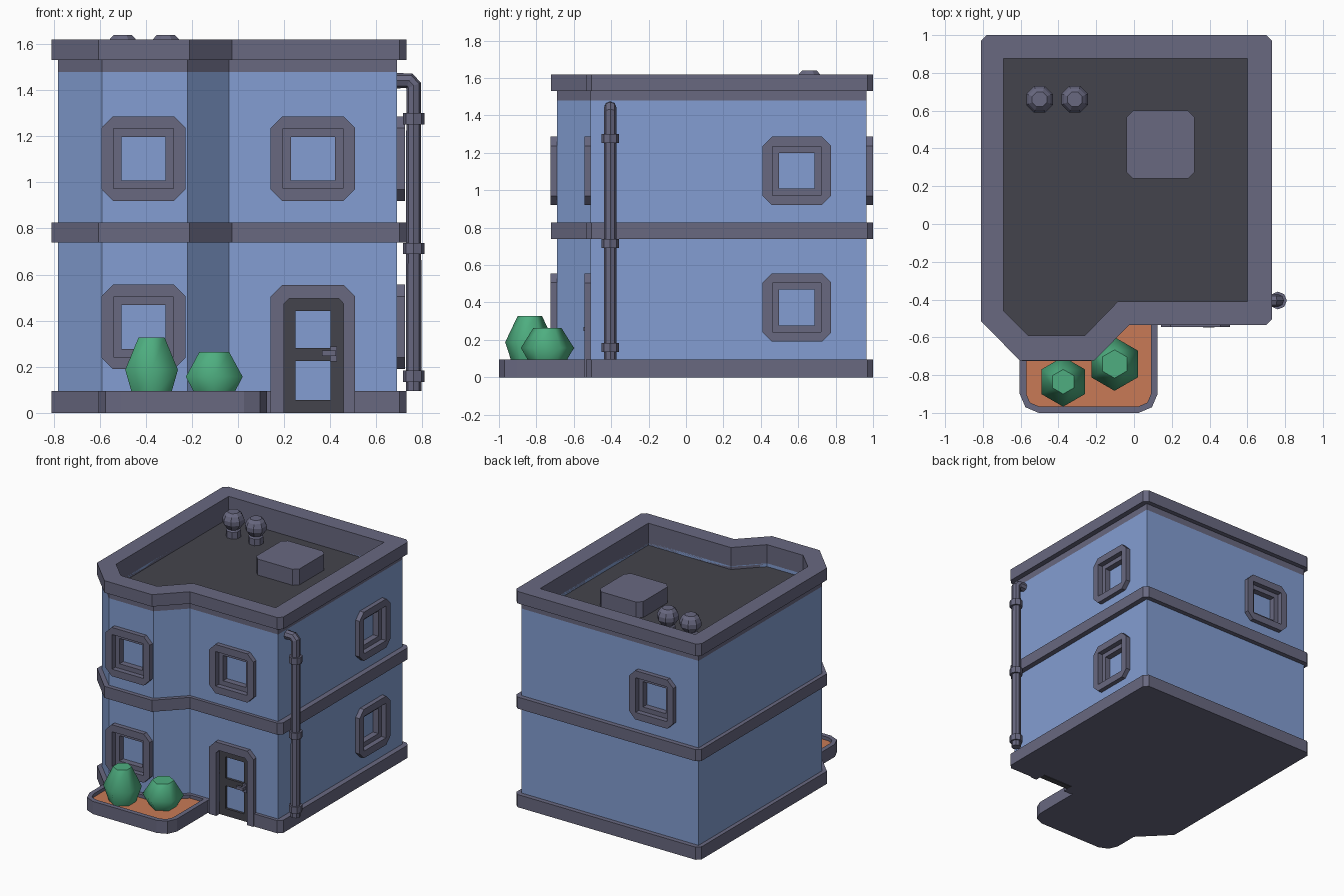
import bpy, bmesh, math
from mathutils import Matrix, Vector

if "Cube" in bpy.data.objects:
    bpy.data.objects.remove(bpy.data.objects["Cube"])


def material(name, rgb):
    m = bpy.data.materials.new(name)
    lin = [((c / 255 + 0.055) / 1.055) ** 2.4 for c in rgb]
    m.diffuse_color = (*lin, 1)
    m.use_nodes = True
    m.node_tree.nodes["Principled BSDF"].inputs["Base Color"].default_value = m.diffuse_color
    return m


BLUE = material("blue wall", (131, 158, 210))
GREY = material("grey trim", (104, 104, 128))
DARK = material("dark grey", (68, 68, 76))
SOIL = material("terracotta soil", (200, 122, 86))
GREEN = material("leaf green", (78, 174, 128))


def finish(name, bm, mat, matrix=None):
    bmesh.ops.remove_doubles(bm, verts=bm.verts, dist=1e-5)
    bmesh.ops.recalc_face_normals(bm, faces=bm.faces)
    me = bpy.data.meshes.new(name)
    bm.to_mesh(me)
    bm.free()
    me.materials.append(mat)
    ob = bpy.data.objects.new(name, me)
    if matrix:
        ob.matrix_world = matrix
    bpy.context.collection.objects.link(ob)
    return ob


def prism(name, pts, z0, z1, mat, matrix=None):
    bm = bmesh.new()
    lo = [bm.verts.new((x, y, z0)) for x, y in pts]
    hi = [bm.verts.new((x, y, z1)) for x, y in pts]
    bm.faces.new(lo)
    bm.faces.new(hi)
    for i in range(len(pts)):
        j = (i + 1) % len(pts)
        bm.faces.new((lo[i], lo[j], hi[j], hi[i]))
    return finish(name, bm, mat, matrix)


def ring(name, outer, inner, z0, z1, mat, matrix=None):
    # closed tube between two outlines with equal point counts
    bm = bmesh.new()
    loops = [[bm.verts.new((x, y, z)) for x, y in o]
             for o, z in ((outer, z0), (outer, z1), (inner, z1), (inner, z0))]
    for k in range(4):
        a, b = loops[k], loops[(k + 1) % 4]
        for i in range(len(a)):
            j = (i + 1) % len(a)
            bm.faces.new((a[i], a[j], b[j], b[i]))
    return finish(name, bm, mat, matrix)


def boxes(name, spans, mat):
    # several boxes in one mesh: (x0, x1, y0, y1, z0, z1)
    bm = bmesh.new()
    for x0, x1, y0, y1, z0, z1 in spans:
        m = Matrix.Translation(((x0 + x1) / 2, (y0 + y1) / 2, (z0 + z1) / 2))
        m = m @ Matrix.Diagonal((x1 - x0, y1 - y0, z1 - z0, 1))
        bmesh.ops.create_cube(bm, size=1, matrix=m)
    return finish(name, bm, mat)


def lathe(name, x, y, profile, sides, mat, phase=0.0):
    bm = bmesh.new()
    rows = []
    for r, z in profile:
        rows.append([bm.verts.new((x + r * math.cos(phase + math.tau * i / sides),
                                   y + r * math.sin(phase + math.tau * i / sides), z))
                     for i in range(sides)])
    for a, b in zip(rows, rows[1:]):
        for i in range(sides):
            j = (i + 1) % sides
            bm.faces.new((a[i], a[j], b[j], b[i]))
    bm.faces.new(rows[0])
    bm.faces.new(rows[-1])
    return finish(name, bm, mat)


def octagon(x0, x1, y0, y1, c):
    return [(x0 + c, y0), (x1 - c, y0), (x1, y0 + c), (x1, y1 - c),
            (x1 - c, y1), (x0 + c, y1), (x0, y1 - c), (x0, y0 + c)]


# outlines seen from above
TRIM = [(-.81, -.515), (-.605, -.722), (-.21, -.722), (-.025, -.535), (.70, -.535),
        (.73, -.505), (.73, .97), (.70, 1), (-.78, 1), (-.81, .97)]
WALL = [(-.78, -.50), (-.59, -.69), (-.22, -.69), (-.04, -.51), (.69, -.51),
        (.69, .965), (-.78, .965)]
INNER = [(-.69, -.46), (-.56, -.59), (-.26, -.59), (-.085, -.41), (.60, -.41),
         (.60, -.41), (.60, .875), (.60, .875), (-.69, .875), (-.69, .875)]

# walls, base, bands and roof
walls = prism("walls", WALL, .05, 1.48, BLUE)
base = prism("base", TRIM, 0, .095, GREY)
prism("middle_band", TRIM, .74, .827, GREY)
prism("top_fascia", WALL, 1.48, 1.535, GREY).scale = (1, 1, 1)
ring("parapet", TRIM, INNER, 1.53, 1.62, GREY)
bpy.data.objects.remove(bpy.data.objects["top_fascia"])
ring("top_fascia", WALL, INNER[:5] + [INNER[6], INNER[8]], 1.45, 1.535, GREY)
fascia = bpy.data.objects["top_fascia"]
for v in fascia.data.vertices:  # outer skin starts at the wall top
    if v.co.z < 1.5 and any((v.co.xy - Vector(p)).length < 1e-4 for p in WALL):
        v.co.z = 1.48
# lower the wall core so the sunken roof is visible
for v in walls.data.vertices:
    if v.co.z > 1:
        v.co.z = 1.44
ring("wall_top", WALL, INNER[:5] + [INNER[6], INNER[8]], 1.44, 1.48, BLUE)
prism("roof", INNER[:5] + [INNER[6], INNER[8]], 1.44, 1.455, DARK)

# windows: place on front, right and back walls
LOW, HIGH = .373, 1.103
wins = [("bay", -.41, -.69, LOW, 0), ("bay", -.41, -.69, HIGH, 0),
        ("front", .325, -.51, HIGH, 0),
        ("right", .69, .593, LOW, 90), ("right", .69, .593, HIGH, 90),
        ("back", -.41, .965, HIGH, 180)]
cuts = [(.2, .457, -.7, -.455, -.1, .5)]
S, T, D = .13, .095, .05
for side, x, y, z, ang in wins:
    m = (Matrix.Translation((x, y, z)) @ Matrix.Rotation(math.radians(ang), 4, 'Z')
         @ Matrix.Rotation(math.radians(90), 4, 'X'))
    tag = side + ("_low" if z == LOW else "_high")
    ring("window_frame_" + tag, octagon(-.183, .183, -.183, .183, .05),
         octagon(-S, S, -S, S, 0), -D, .034, GREY, m)
    ring("window_sash_" + tag, octagon(-S - .003, S + .003, -S - .003, S + .003, 0),
         octagon(-T, T, -T, T, 0), -D, -.005, GREY, m)
    h = S + .004
    dx, dy = (D, h) if ang == 90 else (h, D)
    cuts.append((x - dx, x + dx, y - dy, y + dy, z - h, z + h))

# openings cut into the walls and base
cutter = boxes("opening_cutter", cuts, BLUE)
cutter.hide_render = True
cutter.hide_viewport = True
for ob in (walls, base):
    mod = ob.modifiers.new("openings", 'BOOLEAN')
    mod.operation = 'DIFFERENCE'
    mod.solver = 'EXACT'
    mod.object = cutter

# door surround, leaf, panes and handle
m = Matrix.Rotation(math.radians(90), 4, 'X')
prism("door_surround", [(.142, 0), (.142, .505), (.192, .555), (.458, .555), (.508, .505),
      (.508, 0), (.457, 0), (.457, .475), (.437, .497), (.222, .497), (.2, .475), (.2, 0)],
      .46, .544, GREY, m)
boxes("door_leaf", [(.2, .25, -.505, -.46, 0, .497), (.402, .457, -.505, -.46, 0, .497),
                    (.25, .402, -.505, -.46, 0, .055), (.25, .402, -.505, -.46, .225, .282),
                    (.25, .402, -.505, -.46, .442, .497)], DARK)
boxes("door_panes", [(.25, .402, -.487, -.48, .055, .225),
                     (.25, .402, -.487, -.48, .282, .442)], BLUE)
boxes("door_handle", [(.40, .43, -.515, -.50, .222, .287), (.405, .425, -.545, -.51, .247, .27),
                      (.365, .425, -.547, -.53, .247, .27)], GREY)

# planter with soil and bushes
def planter(i):
    x0, x1, y0, y1, c = -.605 + i, .125 - i, -1 + i, -.50, .1 - i
    return [(x0, y1), (x0, y0 + c), (x0 + .3 * c, y0 + .3 * c), (x0 + c, y0),
            (x1 - c, y0), (x1 - .3 * c, y0 + .3 * c), (x1, y0 + c), (x1, y1)]


ring("planter_rim", planter(0), planter(.035), 0, .0949, GREY)
prism("planter_floor", planter(.034), 0, .06, GREY)
prism("planter_soil", planter(.034), .06, .07, SOIL)
for name, x, y, prof in (
        ("bush_tall", -.375, -.835, [(.09, .06), (.132, .187), (.065, .328)]),
        ("bush_short", -.103, -.741, [(.085, .06), (.142, .157), (.075, .264)])):
    bush = lathe(name, x, y, prof, 6, GREEN, math.pi / 6)
    for f in bush.data.polygons:
        f.use_smooth = len(f.vertices) == 4

# roof hatch and vents
prism("roof_hatch", octagon(-.04, .32, .24, .60, .035), 1.45, 1.575, GREY)
for i, x in enumerate((-.50, -.313)):
    lathe(f"roof_vent_{i}", x, .66, [(.052, 1.45), (.052, 1.505), (.042, 1.515), (.055, 1.53),
          (.076, 1.56), (.076, 1.59), (.062, 1.62), (.042, 1.64)], 8, GREY, math.pi / 8)

# downpipe with elbow and clamps
cu = bpy.data.curves.new("downpipe", 'CURVE')
cu.dimensions = '3D'
cu.bevel_depth, cu.bevel_resolution, cu.use_fill_caps = .034, 2, True
path = [(.762, .095), (.762, 1.42), (.743, 1.441), (.68, 1.441)]
sp = cu.splines.new('POLY')
sp.points.add(len(path) - 1)
for p, (x, z) in zip(sp.points, path):
    p.co = (x, -.405, z, 1)
cu.materials.append(GREY)
pipe = bpy.data.objects.new("downpipe", cu)
bpy.context.collection.objects.link(pipe)
bpy.context.view_layer.objects.active = pipe
pipe.select_set(True)
bpy.ops.object.convert(target='MESH')
for f in pipe.data.polygons:
    f.use_smooth = False
for i, z in enumerate((.135, .69, 1.252)):
    lathe(f"pipe_clamp_{i}", .762, -.405, [(.047, z), (.047, z + .048)], 8, GREY)
